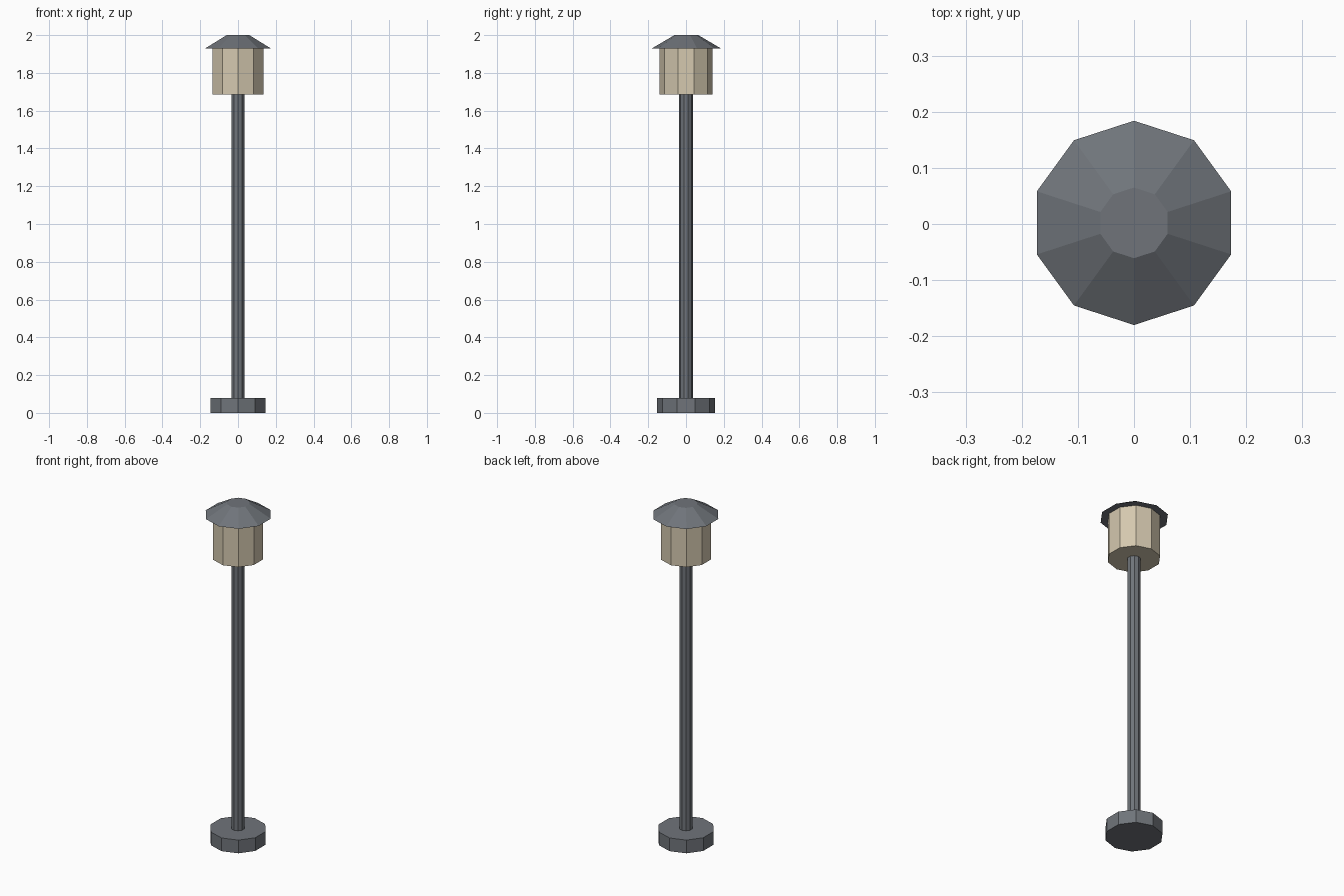
import bpy
import bmesh
import math

if "Cube" in bpy.data.objects:
    bpy.data.objects.remove(bpy.data.objects["Cube"])

SIDES = 10


def material(name, rgb):
    m = bpy.data.materials.new(name)
    m.diffuse_color = (*rgb, 1.0)
    m.use_nodes = True
    m.node_tree.nodes["Principled BSDF"].inputs["Base Color"].default_value = m.diffuse_color
    return m


grey = material("dark grey metal", (0.16, 0.175, 0.195))
cream = material("cream glass", (0.66, 0.58, 0.43))


def prism(name, r_bottom, r_top, z0, z1, mat, y=0.0):
    """Flat-sided decagonal prism or frustum with a corner facing +y."""
    bm = bmesh.new()
    rings = []
    for r, z in ((r_bottom, z0), (r_top, z1)):
        rings.append([bm.verts.new((r * math.sin(2 * math.pi * i / SIDES),
                                    y + r * math.cos(2 * math.pi * i / SIDES), z))
                      for i in range(SIDES)])
    for i in range(SIDES):
        j = (i + 1) % SIDES
        bm.faces.new((rings[0][i], rings[0][j], rings[1][j], rings[1][i]))
    bm.faces.new(rings[0])
    bm.faces.new(rings[1])
    bmesh.ops.recalc_face_normals(bm, faces=bm.faces)
    mesh = bpy.data.meshes.new(name)
    bm.to_mesh(mesh)
    bm.free()
    mesh.materials.append(mat)
    obj = bpy.data.objects.new(name, mesh)
    bpy.context.collection.objects.link(obj)
    return obj


# Foot, post, lantern and roof, stacked upwards
prism("base", 0.154, 0.154, 0.0, 0.078, grey)
prism("pole", 0.036, 0.036, 0.078, 1.685, grey)
prism("lantern", 0.141, 0.141, 1.685, 1.93, cream)
prism("roof", 0.182, 0.063, 1.93, 2.0, grey, y=0.002)
